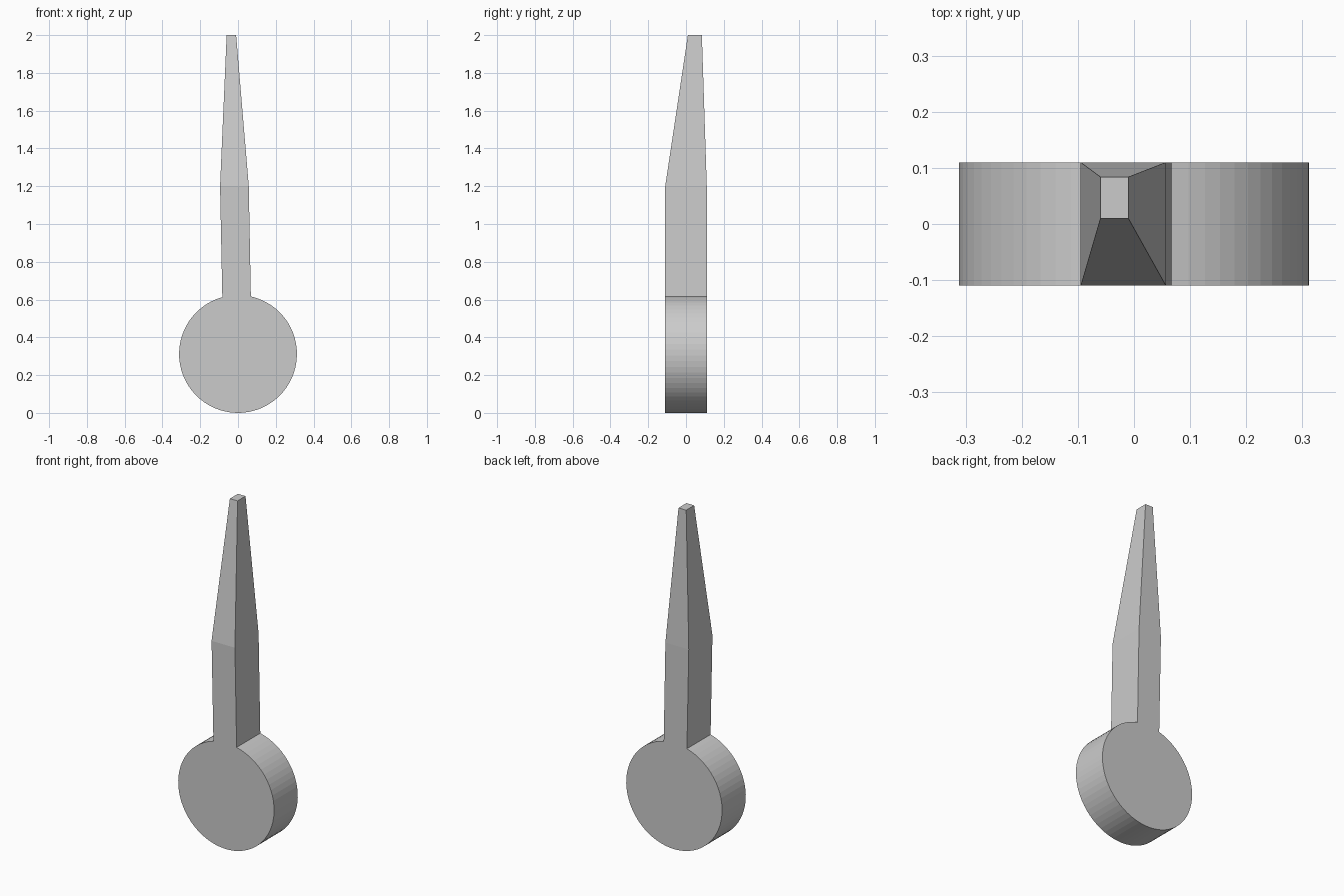
import bpy, bmesh, math

if "Cube" in bpy.data.objects:
    bpy.data.objects.remove(bpy.data.objects["Cube"])

R = 0.312          # disc radius, also its centre height
D = 0.11           # half thickness
SEGMENTS = 59      # steps on the disc rim

# Outline: disc rim from left neck corner round to right neck corner, then the neck
start = math.acos(-0.083 / R)
end = math.acos(0.068 / R) + 2 * math.pi
outline = []
for i in range(SEGMENTS + 1):
    a = start + (end - start) * i / SEGMENTS
    outline.append((R * math.cos(a), R + R * math.sin(a)))
outline += [(0.057, 1.2), (-0.095, 1.2)]

bm = bmesh.new()
front = [bm.verts.new((x, -D, z)) for x, z in outline]
back = [bm.verts.new((x, D, z)) for x, z in outline]
bm.faces.new(front)
bm.faces.new(back[::-1])

# Rim and neck sides, leaving the neck top open for the tip
n = len(outline)
for i in range(n):
    j = (i + 1) % n
    if i != n - 2:
        bm.faces.new((front[i], front[j], back[j], back[i]))

# Tapered, off-centre tip
base = [front[-1], front[-2], back[-2], back[-1]]
tip = [bm.verts.new((x, y, 2.0)) for x, y in
       ((-0.06, 0.01), (-0.01, 0.01), (-0.01, 0.084), (-0.06, 0.084))]
for i in range(4):
    j = (i + 1) % 4
    bm.faces.new((base[i], base[j], tip[j], tip[i]))
bm.faces.new(tip)

bmesh.ops.recalc_face_normals(bm, faces=bm.faces[:])
mesh = bpy.data.meshes.new("pointer_hand")
bm.to_mesh(mesh)
bm.free()
obj = bpy.data.objects.new("pointer_hand", mesh)
bpy.context.collection.objects.link(obj)
